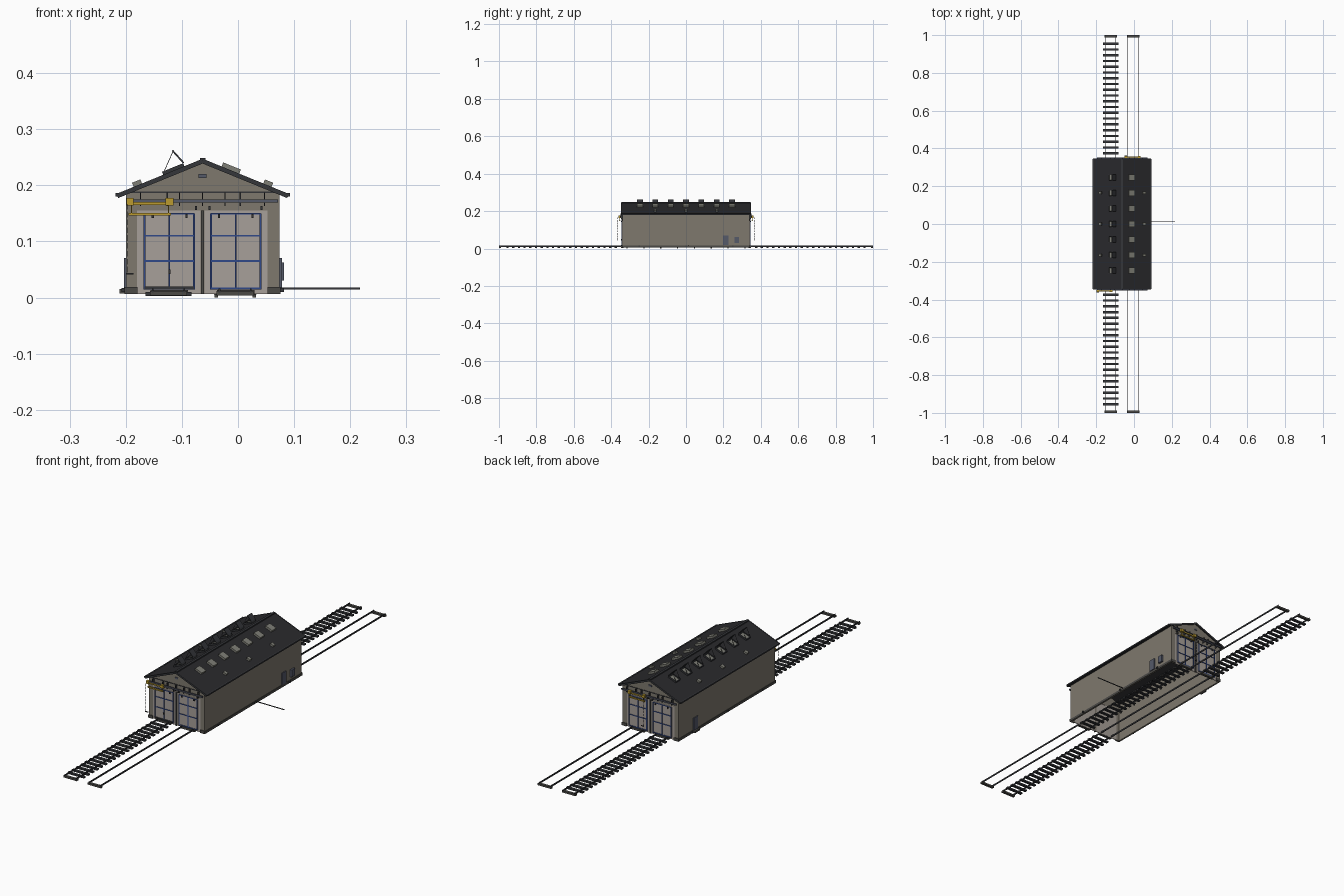
import bpy, bmesh, math
from mathutils import Matrix, Vector

if "Cube" in bpy.data.objects:
    bpy.data.objects.remove(bpy.data.objects["Cube"])

CX = -0.063                      # centre line of the shed
X0, X1 = -0.200, 0.074           # outer wall faces
YW, YR = 0.339, 0.345            # gable face, roof end
RIDGE, SLOPE = 0.246, math.atan(0.062 / 0.152)
TRACKS = (-0.124, -0.005)


def mat(name, r, g, b):
    m = bpy.data.materials.new(name)
    m.diffuse_color = (r, g, b, 1)
    m.use_nodes = True
    m.node_tree.nodes["Principled BSDF"].inputs["Base Color"].default_value = m.diffuse_color
    return m


WALL = mat("wall", 0.21, 0.19, 0.155)
ROOF = mat("roof", 0.022, 0.022, 0.025)
DARK = mat("dark_metal", 0.035, 0.037, 0.042)
PLINTH = mat("plinth", 0.07, 0.068, 0.062)
PANEL = mat("door_panel", 0.39, 0.35, 0.32)
BLUE = mat("blue_frame", 0.03, 0.065, 0.25)
SLATE = mat("slate_blue", 0.09, 0.10, 0.14)
GLASS = mat("skylight", 0.21, 0.21, 0.18)
YELLOW = mat("yellow", 0.50, 0.33, 0.03)


def finish(name, bm, m):
    me = bpy.data.meshes.new(name)
    bmesh.ops.recalc_face_normals(bm, faces=bm.faces)
    bm.to_mesh(me)
    bm.free()
    ob = bpy.data.objects.new(name, me)
    me.materials.append(m)
    bpy.context.collection.objects.link(ob)
    return ob


def boxes(name, m, items):
    """items: (x0, x1, y0, y1, z0, z1) extents, or (centre, size, y-rotation)"""
    bm = bmesh.new()
    for it in items:
        if len(it) == 6:
            a, b = Vector(it[0::2]), Vector(it[1::2])
            c, s, r = (a + b) / 2, b - a, 0
        else:
            c, s, r = it
        M = (Matrix.Translation(c) @ Matrix.Rotation(r, 4, 'Y')
             @ Matrix.Diagonal((abs(s[0]), abs(s[1]), abs(s[2]), 1)))
        bmesh.ops.create_cube(bm, size=1, matrix=M)
    return finish(name, bm, m)


def prism(name, m, pts, y0, y1):
    """extrude an x,z profile along y"""
    bm = bmesh.new()
    f = bm.faces.new([bm.verts.new((x, y0, z)) for x, z in pts])
    r = bmesh.ops.extrude_face_region(bm, geom=[f])
    bmesh.ops.translate(bm, vec=(0, y1 - y0, 0),
                        verts=[v for v in r['geom'] if isinstance(v, bmesh.types.BMVert)])
    return finish(name, bm, m)


def roof_z(x):
    return RIDGE - abs(x - CX) * math.tan(SLOPE)


def on_roof(x, y, size, lift):
    """a box lying on the roof slope"""
    side = 1 if x > CX else -1
    n = Vector((side * math.sin(SLOPE), 0, math.cos(SLOPE)))
    return (Vector((x, y, roof_z(x))) + n * lift, size, side * SLOPE)


# Side walls and plinth
boxes("side_walls", WALL, [(X0, X0 + .006, -YW, YW, .006, .184),
                           (X1 - .006, X1, -YW, YW, .006, .184)])
boxes("side_plinths", PLINTH, [(X0 - .002, X0, -YW, YW, .006, .017),
                               (X1, X1 + .002, -YW, YW, .006, .017)])

# Roof slabs, ridge cap and gutters
ends = [CX - .152, CX, CX + .152]
prism("roof", ROOF, [(x, roof_z(x)) for x in ends]
      + [(x, roof_z(x) - .005) for x in reversed(ends)], -YR, YR)
boxes("ridge_cap", DARK, [(CX - .005, CX + .005, -YR, YR, .243, .249)])
boxes("gutters", DARK, [(x - .003, x + .003, -YR, YR, .180, .186) for x in (CX - .1525, CX + .1525)])

# Roof windows: fixed on the right, propped open on the left, small vents near the eaves
rows = [(i - 3) * .082 for i in range(7)]
boxes("right_skylights", GLASS, [on_roof(-.014, y, (.034, .030, .010), .004) for y in rows])
boxes("left_skylight_frames", DARK,
      [on_roof(-.114 + dx, y + dy, s, .003) for y in rows for dx, dy, s in
       ((-.017, 0, (.004, .03, .008)), (.017, 0, (.004, .03, .008)),
        (0, -.014, (.036, .003, .008)), (0, .014, (.036, .003, .008)))])
boxes("left_skylight_glass", GLASS, [on_roof(-.114, y, (.034, .026, .003), .002) for y in rows])
boxes("open_hatches", DARK, [((-.107, y, .251), (.030, .030, .003), math.radians(48)) for y in rows])
boxes("hatch_struts", DARK, [((-.124, y + d, .242), (.0012, .0012, .044), math.radians(24))
                             for y in rows for d in (-.014, .014)])
boxes("eave_vents", GLASS, [on_roof(x, y, (.016, .014, .010), .004)
                            for x in (-.178, .052) for y in (-.165, 0, .165)])

for s, end in ((-1, "front"), (1, "back")):
    def ya(a, b):                # depth range measured outwards from the gable face
        return tuple(sorted((s * (YW + a), s * (YW + b))))

    # Gable wall with two doorways
    prism(end + "_gable", WALL, [(X0, .155), (X1, .155), (X1, roof_z(X1) - .004), (CX, RIDGE - .004),
                                 (X0, roof_z(X0) - .004)], *ya(-.006, 0))
    boxes(end + "_pillars", WALL, [(a, b, *ya(-.006, 0), .006, .155) for a, b in
                                   ((X0, -.180), (-.067, -.060), (.053, X1))])
    boxes(end + "_centre_post", PLINTH, [(-.066, -.061, *ya(0, .004), .006, .155)])
    boxes(end + "_corner_plinths", PLINTH, [(X0 - .002, -.179, *ya(0, .003), .006, .019),
                                            (.053, X1 + .002, *ya(0, .003), .006, .019)])
    boxes(end + "_gable_trim", DARK, [(X0, X1, *ya(0, .002), .186, .189)])
    boxes(end + "_vergeboards", DARK, [((CX + k * .076, s * (YR + .001), RIDGE - .034),
                                        (.164, .003, .008), k * SLOPE) for k in (-1, 1)])
    boxes(end + "_gable_louvre", SLATE, [(CX - .007, CX + .007, *ya(0, .003), .213, .220)])

    # Door surrounds, leaves and blue framing
    boxes(end + "_door_surrounds", PANEL, [(a, b, *ya(-.005, -.002), .006, .155)
                                           for a, b in ((-.180, -.067), (-.060, .053))])
    leaves, bars, sills = [], [], []
    for cx in (-.1225, -.004):
        w = .044
        leaves.append((cx - w, cx + w, *ya(-.002, .003), .014, .150))
        bars += [(cx + d - .0015, cx + d + .0015, *ya(.003, .006), .014, .150) for d in (-w, 0, w)]
        bars += [(cx - w, cx + w, *ya(.003, .0055), z - .0015, z + .0015) for z in (.016, .065, .110, .149)]
        sills.append((cx - .033, cx + .033, *ya(-.004, .008), .004, .013))
    boxes(end + "_door_leaves", PANEL, leaves)
    boxes(end + "_door_frames", BLUE, bars)
    boxes(end + "_door_sills", PLINTH, sills)

    # Sliding rail above the doors, brackets, rollers and lamps
    boxes(end + "_door_rail", SLATE, [(X0 + .003, X1 - .003, *ya(.008, .014), .169, .175)])
    boxes(end + "_rail_brackets", DARK, [(x - .001, x + .001, *ya(0, .012), .163, .187)
                                         for x in (-.174, -.126, -.104, -.063, -.023, .004, .047)])
    boxes(end + "_door_rollers", DARK, [(x - .002, x + .002, *ya(.004, .009), .142, .149)
                                        for x in (-.152, -.092, -.034, .026)])
    boxes(end + "_lamps", DARK, [(x - .002, x + .002, *ya(0, .008), .156, .163)
                                 for x in (-.075, -.051, .042)])

    # Yellow hoist with hanging chain
    o = 0 if s < 0 else .15
    boxes(end + "_hoist", YELLOW, [(-.199 + o, -.186 + o, *ya(.010, .022), .164, .177),
                                   (-.129 + o, -.115 + o, *ya(.010, .022), .164, .177),
                                   (-.199 + o, -.115 + o, *ya(.014, .018), .165, .170),
                                   (-.195 + o, -.119 + o, *ya(.012, .018), .146, .151)])
    boxes(end + "_hoist_hangers", YELLOW, [(x + o - .001, x + o + .001, *ya(.014, .017), .148, .168)
                                           for x in (-.190, -.124)])
    boxes(end + "_chain", DARK, [(-.198 + o, -.1965 + o, *ya(.025, .0265), .045 + i * .014, .055 + i * .014)
                                 for i in range(9)])
    boxes(end + "_chain_handle", DARK, [(-.199 + o, -.186 + o, *ya(.024, .027), .041, .044)])

# Small door hardware on the front
boxes("wicket_hardware", DARK, [(-.124, -.120, -YW - .009, -YW - .003, .042, .050),
                                (-.167, -.078, -YW - .008, -YW - .003, .015, .020)])

# Side doors, window, step and outlet pipe
boxes("right_side_door", SLATE, [(X1, X1 + .004, .198, .228, .018, .070)])
boxes("right_window_box", SLATE, [(X1, X1 + .008, .260, .284, .030, .062)])
boxes("left_side_door", SLATE, [(X0 - .003, X0, .205, .235, .014, .070)])
boxes("left_step", PLINTH, [(X0 - .011, X0, .202, .238, .007, .015)])
boxes("pipe", DARK, [(X1, .217, .0135, .0165, .0145, .0175)])
boxes("side_brackets", DARK, [(x - .005, x + .005, y - .003, y + .003, .010, .017)
                              for x in (X0 - .003, X1 + .003) for y in (-.25, 0, .25)])

# Rails run through the shed; end ties close them off
G = .028
boxes("rails", DARK, [(c + k * G - .0015, c + k * G + .0015, -1, 1, .009, .016)
                      for c in TRACKS for k in (-1, 1)])
boxes("end_ties", PLINTH, [(c - .033, c + .033, y - .006, y + .006, .004, .012)
                           for c in TRACKS for y in (-.994, .994)])

# Sleepers: left track outdoors, right track on stub posts indoors
outdoor = [k * (.375 + i * .0305) for i in range(20) for k in (-1, 1)]
boxes("sleepers", DARK, [(TRACKS[0] - .041, TRACKS[0] + .041, y - .006, y + .006, .003, .010)
                         for y in outdoor])
indoor = [-.315 + i * .03 for i in range(22)]
boxes("indoor_sleepers", DARK, [(TRACKS[1] - .038, TRACKS[1] + .038, y - .006, y + .006, .005, .010)
                                for y in indoor])
boxes("indoor_posts", PLINTH, [(TRACKS[1] + k * .034 - .003, TRACKS[1] + k * .034 + .003,
                                y - .003, y + .003, 0, .010) for y in indoor[::3] for k in (-1, 1)])
